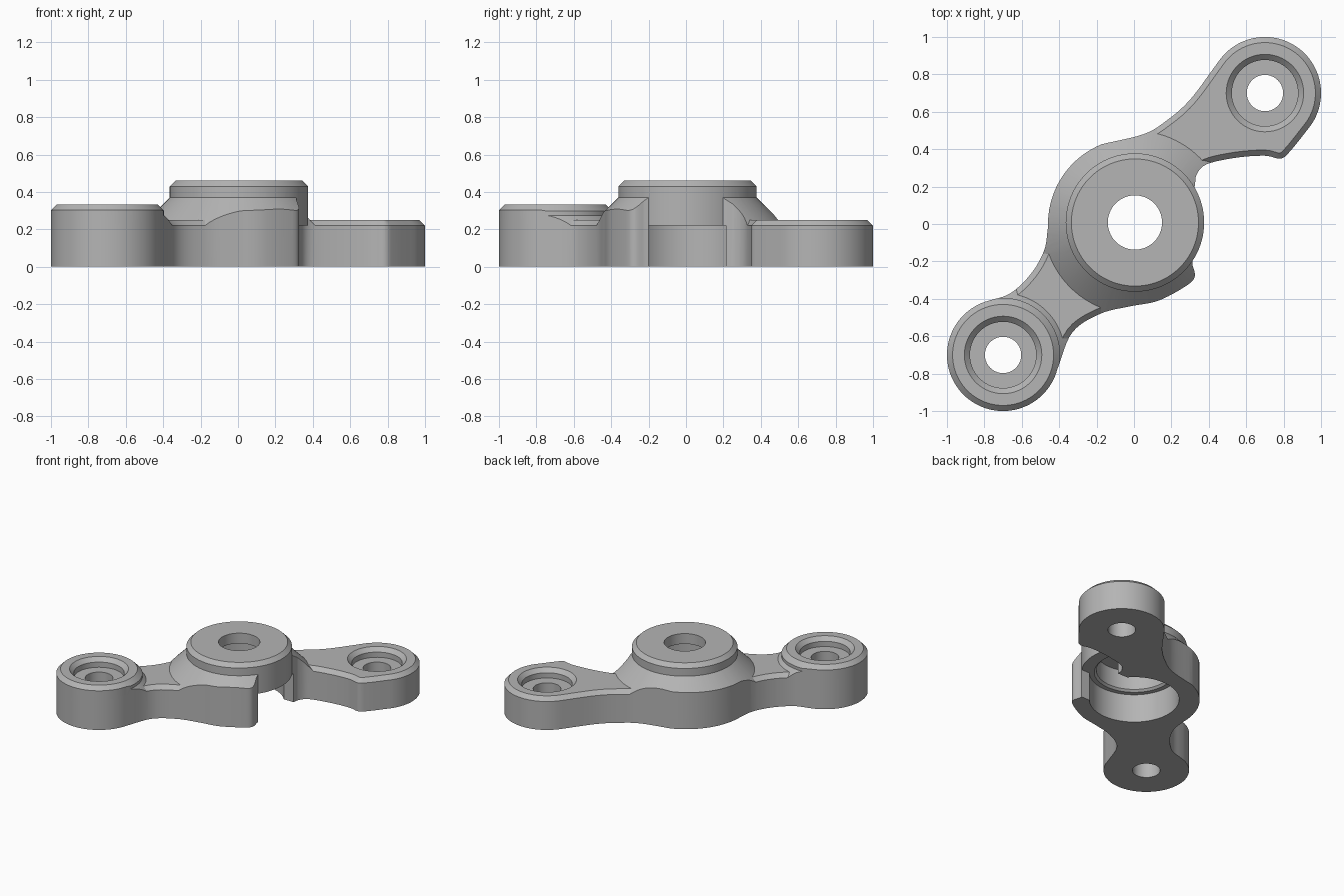
import bpy, bmesh, math
from mathutils import Vector

old = bpy.data.objects.get("Cube")
if old:
    bpy.data.objects.remove(old, do_unlink=True)

HUB = (0.005, 0.008)
LOW_LUG = (0.7, 0.7)
TALL_LUG = (-0.7, -0.7)
SEGMENTS = 96


def mesh_object(name, bm):
    bmesh.ops.recalc_face_normals(bm, faces=bm.faces)
    mesh = bpy.data.meshes.new(name)
    bm.to_mesh(mesh)
    bm.free()
    ob = bpy.data.objects.new(name, mesh)
    bpy.context.collection.objects.link(ob)
    return ob


def loft(name, rings):
    """Closed solid through equal rings of points."""
    bm = bmesh.new()
    loops = [[bm.verts.new(p) for p in ring] for ring in rings]
    count = len(loops[0])
    for a, b in zip(loops, loops[1:]):
        for i in range(count):
            j = (i + 1) % count
            bm.faces.new((a[i], a[j], b[j], b[i]))
    bm.faces.new(loops[0])
    bm.faces.new(loops[-1])
    return mesh_object(name, bm)


def turned(name, centre, profile):
    """Solid of revolution from (radius, height) pairs."""
    turn = [math.tau * i / SEGMENTS for i in range(SEGMENTS)]
    return loft(name, [[(centre[0] + r * math.cos(t), centre[1] + r * math.sin(t), z)
                        for t in turn] for r, z in profile])


def boolean(target, tool, operation):
    mod = target.modifiers.new(operation, 'BOOLEAN')
    mod.operation = operation
    mod.solver = 'EXACT'
    mod.object = tool
    bpy.context.view_layer.objects.active = target
    bpy.ops.object.modifier_apply(modifier=mod.name)
    bpy.data.objects.remove(tool, do_unlink=True)


def arc(centre, radius, start, end, step=4):
    n = max(2, round(abs(end - start) / step))
    angles = [math.radians(start + (end - start) * i / n) for i in range(n + 1)]
    return [Vector((centre[0] + radius * math.cos(a), centre[1] + radius * math.sin(a)))
            for a in angles]


def smooth_path(points, steps=6):
    """Curve through the points, without its two ends."""
    p = [Vector(q) for q in points]
    p = [2 * p[0] - p[1]] + p + [2 * p[-1] - p[-2]]
    out = []
    for a, b, c, d in zip(p, p[1:], p[2:], p[3:]):
        for s in range(steps):
            t = s / steps
            out.append(0.5 * (2 * b + (c - a) * t + (2 * a - 5 * b + 4 * c - d) * t ** 2
                              + (3 * b - a - 3 * c + d) * t ** 3))
    return out[1:]


def grown(points, amount):
    out = []
    for i, p in enumerate(points):
        d = (points[(i + 1) % len(points)] - points[i - 1]).normalized()
        out.append(p + Vector((d.y, -d.x)) * amount)
    return out


def at_height(points, z):
    return [(p.x, p.y, z) for p in points]


# Plan outline, counter-clockwise from the low lug
low_arc = arc(LOW_LUG, 0.3, -35, 145)
hub_arc = arc((0, 0), 0.46, 112, 182)
tall_arc = arc(TALL_LUG, 0.3, 105, 345)
outline = low_arc
outline += smooth_path([low_arc[-1], (0.3, 0.665), (0.17, 0.55), (0.05, 0.48), hub_arc[0]])
outline += hub_arc
outline += smooth_path([hub_arc[-1], (-0.48, -0.14), (-0.55, -0.265), (-0.66, -0.37), tall_arc[0]])
outline += tall_arc
outline += smooth_path([tall_arc[-1], (-0.33, -0.58), (-0.18, -0.48), (-0.02, -0.44),
                        (0.13, -0.41), (0.28, -0.33), (0.325, -0.28), (0.31, -0.21)])
outline += smooth_path([(0.3, -0.1), (0.3, 0.1), (0.325, 0.205), (0.335, 0.265), (0.39, 0.32),
                        (0.55, 0.355), (0.7, 0.365), (0.785, 0.35), (0.84, 0.395), low_arc[0]])

# Envelope: chamfered plate, conical hub skirt and tall lug
envelope = loft("envelope", [at_height(grown(outline, 0.01), -0.1),
                             at_height(grown(outline, 0.01), 0.21),
                             at_height(grown(outline, -0.03), 0.25)])
boolean(envelope, turned("skirt", HUB, [(0.55, 0.19), (0.36, 0.38)]), 'UNION')
boolean(envelope, turned("tall_lug", TALL_LUG, [(0.36, 0.22), (0.305, 0.275), (0.305, 0.298),
                                                (0.27, 0.333)]), 'UNION')

# Body: the outline trimmed by the envelope
bracket = loft("bracket_body", [at_height(outline, 0), at_height(outline, 0.6)])
boolean(bracket, envelope, 'INTERSECT')

# Raised hub collar
boolean(bracket, turned("collar", HUB, [(0.37, 0.2), (0.37, 0.43), (0.34, 0.46)]), 'UNION')

# Hollow under the hub, with its shaft hole
boolean(bracket, turned("hub_hollow", HUB, [(0.315, -0.1), (0.315, 0.22), (0.28, 0.22),
                                            (0.265, 0.235), (0.265, 0.38), (0.145, 0.38),
                                            (0.145, 0.6)]), 'DIFFERENCE')

# Side window into the hollow
window = [Vector(p) for p in ((0.1, -0.2), (0.6, -0.2), (0.6, 0.215), (0.1, 0.215))]
boolean(bracket, loft("side_window", [at_height(window, -0.1), at_height(window, 0.22)]),
        'DIFFERENCE')

# Stepped bolt holes
for centre, top in ((LOW_LUG, 0.25), (TALL_LUG, 0.333)):
    boolean(bracket, turned("bolt_hole", centre, [(0.097, -0.1), (0.097, top - 0.07),
                                                  (0.177, top - 0.07), (0.177, top - 0.03),
                                                  (0.207, top), (0.237, top + 0.03)]),
            'DIFFERENCE')

# Finish
metal = bpy.data.materials.new("grey_metal")
metal.use_nodes = True
grey = (0.46, 0.46, 0.46, 1)
metal.diffuse_color = grey
metal.node_tree.nodes["Principled BSDF"].inputs["Base Color"].default_value = grey
bracket.data.materials.clear()
bracket.data.materials.append(metal)
for face in bracket.data.polygons:
    face.material_index = 0
bpy.ops.object.select_all(action='DESELECT')
bracket.select_set(True)
bpy.context.view_layer.objects.active = bracket
bpy.ops.object.shade_smooth_by_angle(angle=math.radians(25))
